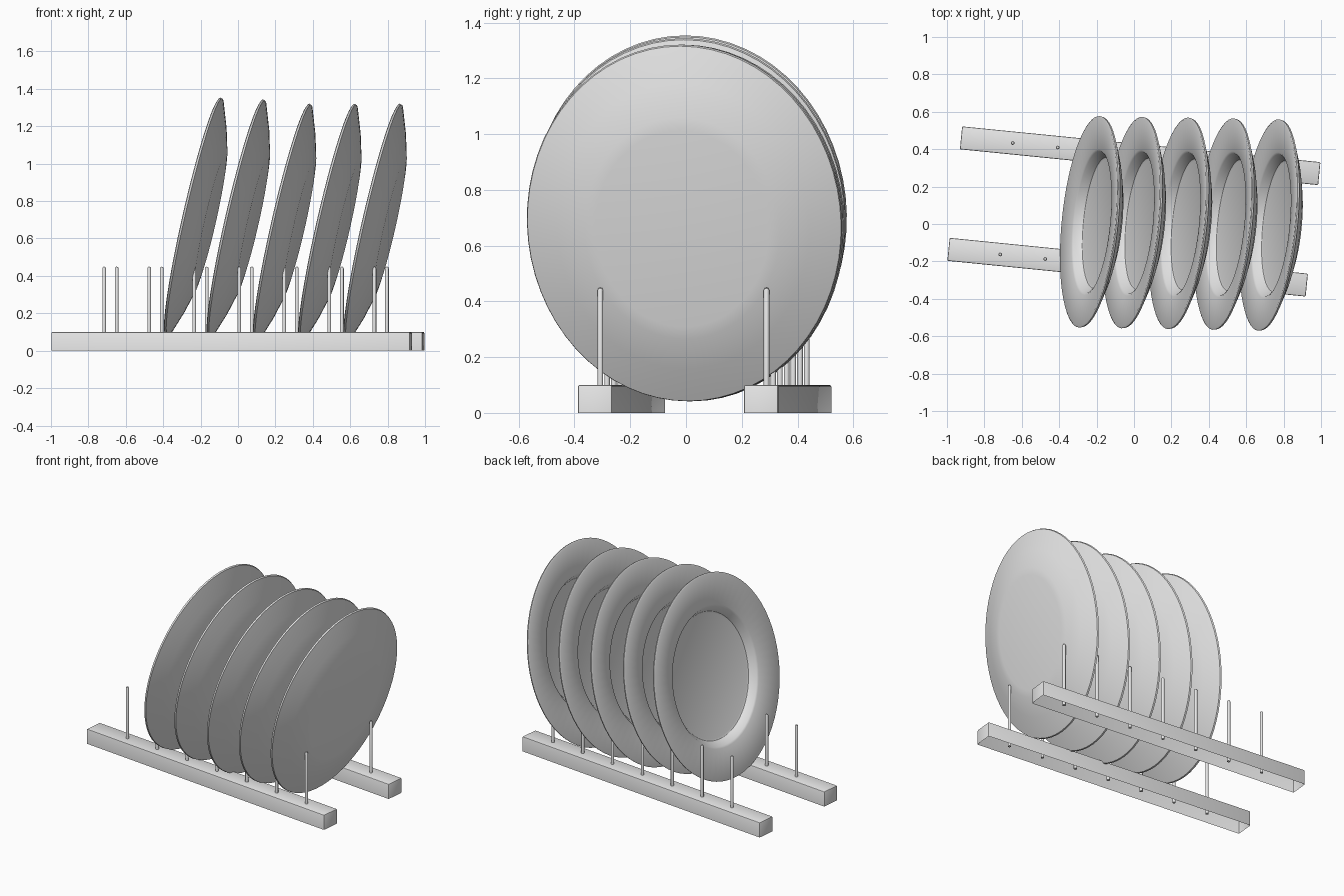
import bpy, bmesh, math
from mathutils import Matrix, Vector

cube = bpy.data.objects.get("Cube")
if cube:
    bpy.data.objects.remove(cube, do_unlink=True)

# Single neutral material
grey = bpy.data.materials.new("light_grey")
grey.use_nodes = True
colour = (0.8, 0.8, 0.8, 1)
grey.diffuse_color = colour
grey.node_tree.nodes["Principled BSDF"].inputs["Base Color"].default_value = colour

TURN = Matrix.Rotation(math.radians(-5.7), 4, "Z")   # whole rack is turned slightly
TILT = math.radians(12.8)                            # lean of the plates


def finish(bm, name, matrix):
    """Turn a bmesh into a placed, shaded object."""
    mesh = bpy.data.meshes.new(name)
    bm.transform(matrix)
    bm.to_mesh(mesh)
    bm.free()
    mesh.materials.append(grey)
    obj = bpy.data.objects.new(name, mesh)
    bpy.context.collection.objects.link(obj)
    bpy.ops.object.select_all(action="DESELECT")
    obj.select_set(True)
    bpy.context.view_layer.objects.active = obj
    bpy.ops.object.shade_smooth_by_angle(angle=math.radians(32))
    return obj


def lathe(profile, steps):
    """Revolve (radius, height) points around z."""
    bm = bmesh.new()
    verts = [bm.verts.new((r, 0, h)) for r, h in profile]
    edges = [bm.edges.new(pair) for pair in zip(verts, verts[1:])]
    bmesh.ops.spin(bm, geom=verts + edges, cent=(0, 0, 0), axis=(0, 0, 1),
                   angle=math.tau, steps=steps)
    bmesh.ops.remove_doubles(bm, verts=bm.verts, dist=0.0002)
    bmesh.ops.recalc_face_normals(bm, faces=bm.faces)
    return bm


def rail(name, centre):
    """Long bar, open underneath, with softened edges."""
    bm = bmesh.new()
    bmesh.ops.create_cube(bm, size=1)
    bm.transform(Matrix.Translation((0, 0, 0.05)) @ Matrix.Diagonal((1.925, 0.123, 0.1, 1)))
    bottom = [f for f in bm.faces if f.normal.z < -0.5]
    bmesh.ops.delete(bm, geom=bottom, context="FACES_ONLY")
    edges = [e for e in bm.edges if not e.is_boundary]
    bmesh.ops.bevel(bm, geom=edges, offset=0.006, segments=2, profile=0.5,
                    affect="EDGES")
    finish(bm, name, Matrix.Translation(centre) @ TURN)


# Rails and their pegs
peg_profile = [(0, 0.02), (0.01, 0.02), (0.01, 0.44), (0.007, 0.447), (0, 0.45)]
for side, centre in (("front", Vector((-0.034, -0.231, 0))),
                     ("back", Vector((0.033, 0.365, 0)))):
    rail(side + "_rail", centre)
    for i in range(7):
        spot = centre + TURN @ Vector((-0.685 + 0.242 * i, 0, 0))
        finish(lathe(peg_profile, 12), f"{side}_peg_{i + 1}", Matrix.Translation(spot))

# Oval plates: shallow well on one side, smooth shallow cone on the other
plate_profile = [(0, 0.068), (0.6, 0.068), (0.62, 0.064), (0.67, 0.022), (0.69, 0.016),
                 (0.985, 0), (1, 0.004), (0.995, 0.014), (0.8, 0.06),
                 (0.62, 0.093), (0.55, 0.098), (0, 0.102)]
s, c = math.sin(TILT), math.cos(TILT)
lean = Matrix(((s, 0, c, 0), (0, -1, 0, 0), (c, 0, -s, 0), (0, 0, 0, 1)))
oval = Matrix.Diagonal((0.656, 0.568, 1, 1))
plate_spots = [(-0.243, 0.012, 0.715), (-0.015, 0.008, 0.705), (0.232, 0.004, 0.682),
               (0.474, 0, 0.682), (0.716, -0.005, 0.682)]
for i, spot in enumerate(plate_spots):
    finish(lathe(plate_profile, 64), f"plate_{i + 1}",
           Matrix.Translation(spot) @ TURN @ lean @ oval)
